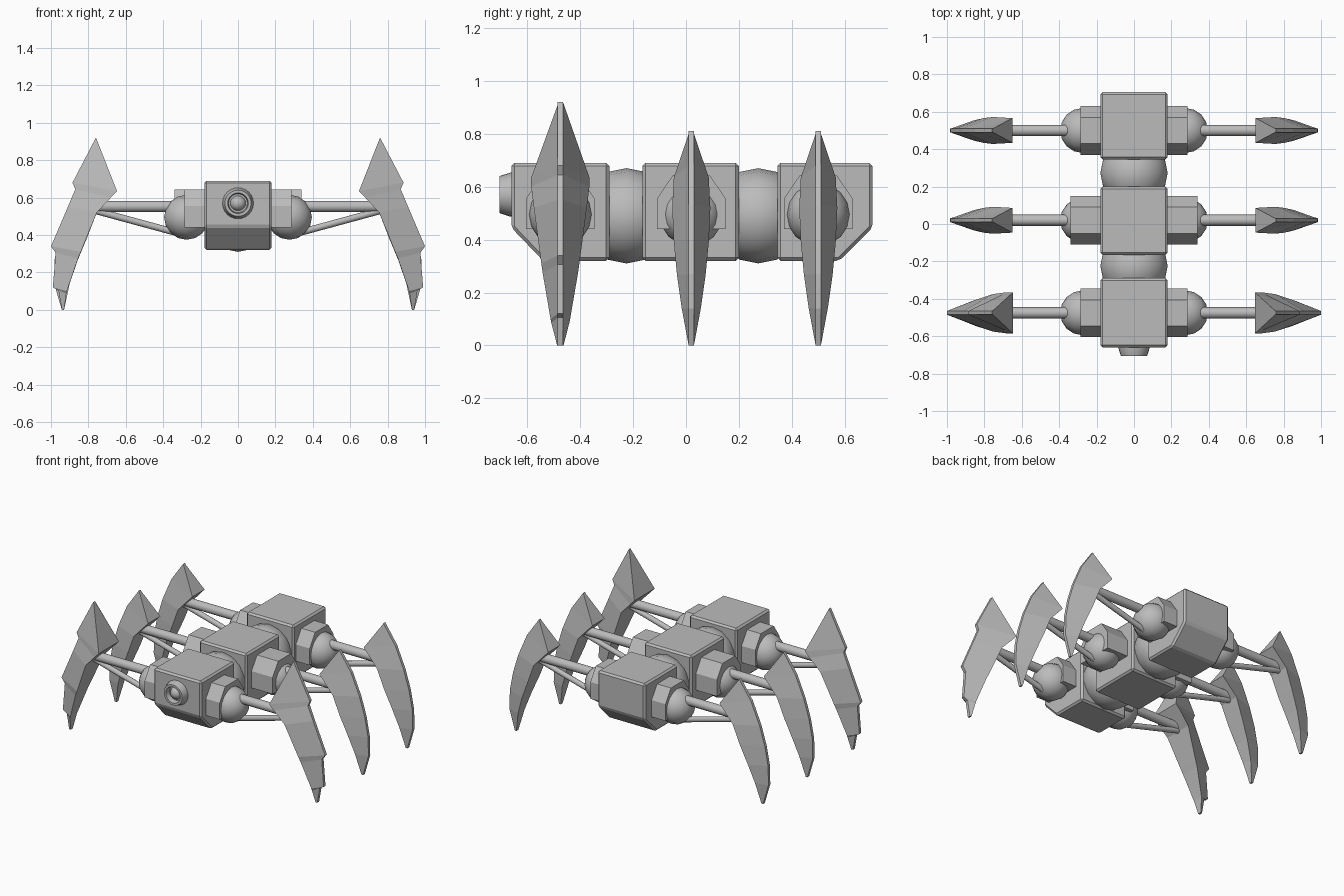
import bpy, bmesh, math
from mathutils import Vector, Matrix

if "Cube" in bpy.data.objects:
    bpy.data.objects.remove(bpy.data.objects["Cube"])

grey = bpy.data.materials.new("grey metal")
grey.diffuse_color = (0.5, 0.5, 0.5, 1)
grey.use_nodes = True
grey.node_tree.nodes["Principled BSDF"].inputs["Base Color"].default_value = grey.diffuse_color


def finish(name, bm, smooth=False, bevel=0):
    bmesh.ops.recalc_face_normals(bm, faces=bm.faces)
    me = bpy.data.meshes.new(name)
    bm.to_mesh(me)
    bm.free()
    me.materials.append(grey)
    ob = bpy.data.objects.new(name, me)
    bpy.context.collection.objects.link(ob)
    if bevel:
        mod = ob.modifiers.new("Bevel", 'BEVEL')
        mod.width, mod.segments = bevel, 1
    if smooth:
        bpy.ops.object.select_all(action='DESELECT')
        ob.select_set(True)
        bpy.context.view_layer.objects.active = ob
        bpy.ops.object.shade_smooth_by_angle(angle=math.radians(35))
    return ob


def loft(name, rings, bevel=0, smooth=False):
    """Skin a list of equal-length vertex rings and cap both ends."""
    bm = bmesh.new()
    vs = [[bm.verts.new(p) for p in r] for r in rings]
    n = len(vs[0])
    for a, b in zip(vs, vs[1:]):
        for i in range(n):
            j = (i + 1) % n
            bm.faces.new((a[i], a[j], b[j], b[i]))
    bm.faces.new(vs[0])
    bm.faces.new(vs[-1])
    return finish(name, bm, smooth, bevel)


def ball(name, centre, r, segs=16, rings=8):
    """Sphere with its poles along x."""
    bm = bmesh.new()
    bmesh.ops.create_uvsphere(bm, u_segments=segs, v_segments=rings, radius=r,
                              matrix=Matrix.Translation(centre) @ Matrix.Rotation(math.pi / 2, 4, 'Y'))
    return finish(name, bm, True)


def rod(name, a, b, r, segs=16):
    a, b = Vector(a), Vector(b)
    q = (b - a).to_track_quat('Z', 'Y')
    circle = [q @ Vector((r * math.cos(t), r * math.sin(t), 0))
              for t in (2 * math.pi * i / segs for i in range(segs))]
    return loft(name, [[p + c for c in circle] for p in (a, b)], smooth=True)


def block(name, profile):
    """Body block: a y-z profile swept across x."""
    loft(name, [[(x, y, z) for y, z in profile] for x in (-0.18, 0.18)], bevel=0.012)


# Body blocks, with cut lower corners at both ends of the body
LO, HI, CUT = 0.32, 0.69, 0.445
block("front_body", [(-0.66, HI), (-0.66, CUT), (-0.54, LO), (-0.29, LO), (-0.29, HI)])
block("middle_body", [(-0.165, HI), (-0.165, LO), (0.2, LO), (0.2, HI)])
block("rear_body", [(0.345, HI), (0.345, LO), (0.58, LO), (0.705, CUT), (0.705, HI)])

# Ball joints between the blocks
for name, y in (("front_body_joint", -0.225), ("rear_body_joint", 0.273)):
    ball(name, (0, y, 0.49), 0.18)

# Eye: turned housing with a recessed lens
turned = [(0.083, -0.64), (0.083, -0.665), (0.07, -0.705), (0.055, -0.705), (0.05, -0.67)]
loft("eye_housing", [[(r * math.cos(t), y, 0.57 + r * math.sin(t))
                      for t in (2 * math.pi * i / 24 for i in range(24))]
                     for r, y in turned], smooth=True)
ball("eye_lens", (0, -0.662, 0.57), 0.042)

# Blade stations: outer x, outer z, inner x, inner z, inner half width
NOTCHED = [(0.76, 0.92, 0.755, 0.91, 0.01), (0.885, 0.68, 0.647, 0.635, 0.11),
           (0.87, 0.645, 0.68, 0.6, 0.11), (0.91, 0.55, 0.755, 0.52, 0.1),
           (1.0, 0.34, 0.84, 0.31, 0.072), (0.975, 0.305, 0.855, 0.275, 0.067),
           (0.99, 0.12, 0.915, 0.1, 0.037), (0.96, 0.105, 0.918, 0.085, 0.034),
           (0.942, 0, 0.93, 0, 0.012)]
CURVED = [(0.76, 0.81, 0.755, 0.8, 0.01), (0.85, 0.68, 0.65, 0.635, 0.066),
          (0.915, 0.53, 0.755, 0.52, 0.072), (0.955, 0.4, 0.805, 0.39, 0.066),
          (0.98, 0.27, 0.857, 0.265, 0.054), (0.983, 0.14, 0.9, 0.14, 0.036),
          (0.942, 0, 0.93, 0, 0.01)]

# Legs, mirrored left and right: row, y, hip reach, blade shape
for row, y, reach, stations in (("front", -0.475, 0.285, NOTCHED),
                                ("middle", 0.02, 0.34, CURVED),
                                ("rear", 0.5, 0.285, CURVED)):
    for side, s in (("left", -1), ("right", 1)):
        tag = f"{row}_{side}_"
        # Hip bracket with sloped shoulders
        prof = [(-0.13, 0.44), (0.13, 0.44), (0.13, 0.555), (0.07, 0.643),
                (-0.07, 0.643), (-0.13, 0.555)]
        loft(tag + "hip_bracket", [[(s * x, y + dy, z) for dy, z in prof]
                                   for x in (0.17, reach)])
        ball(tag + "hip_ball", (s * 0.275, y, 0.495), 0.12)
        # Upper arm and thin lower strut
        rod(tag + "arm", (s * 0.3, y, 0.553), (s * 0.78, y, 0.553), 0.03)
        rod(tag + "strut", (s * 0.3, y, 0.405), (s * 0.78, y, 0.535), 0.018)
        # Blade: narrow outer ridge, wide inner face
        loft(tag + "blade", [[(s * xo, y - 0.01, zo), (s * xo, y + 0.01, zo),
                              (s * xi, y + w, zi), (s * xi, y - w, zi)]
                             for xo, zo, xi, zi, w in stations])
